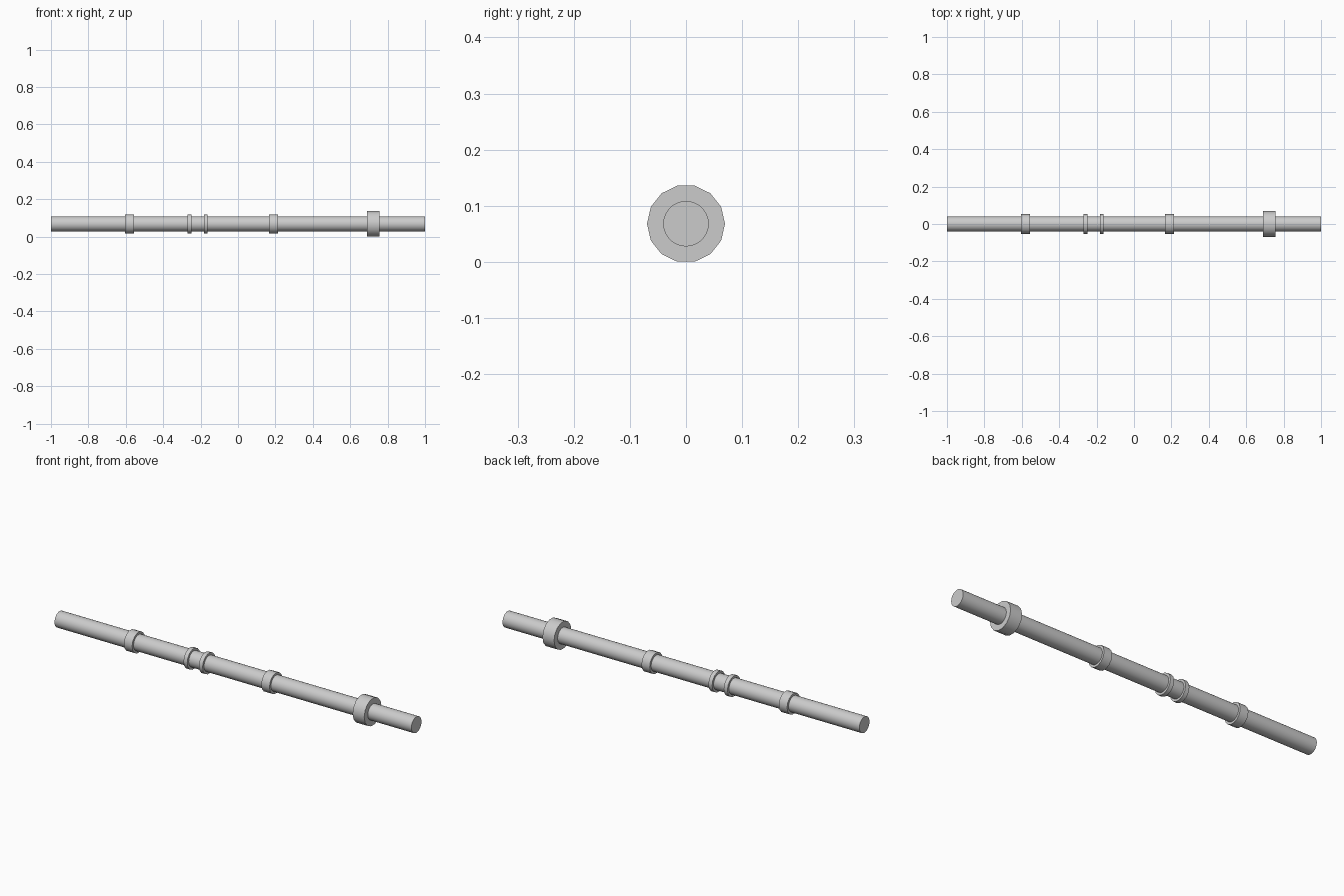
import bpy
import math

if "Cube" in bpy.data.objects:
    bpy.data.objects.remove(bpy.data.objects["Cube"])

AXIS_Z = 0.068


def cylinder(name, x0, x1, radius, sides):
    """Capped cylinder lying along x, with a corner pointing to +y."""
    bpy.ops.mesh.primitive_cylinder_add(vertices=sides, radius=radius, depth=x1 - x0)
    obj = bpy.context.object
    obj.name = name
    # lay on its side: local y stays y, local z becomes x
    obj.rotation_euler = (0, math.pi / 2, 0)
    obj.location = ((x0 + x1) / 2, 0, AXIS_Z)
    bpy.ops.object.transform_apply(location=True, rotation=True, scale=True)
    bpy.ops.object.shade_smooth_by_angle(angle=math.radians(30))
    return obj


# main shaft
cylinder("pipe", -1.0, 1.0, 0.0405, 32)

# slim rings along the shaft
rings = [
    ("left_collar", -0.603, -0.557),
    ("narrow_ring_left", -0.269, -0.248),
    ("narrow_ring_right", -0.183, -0.162),
    ("middle_collar", 0.167, 0.213),
]
for name, x0, x1 in rings:
    cylinder(name, x0, x1, 0.0525, 14)

# large end coupling
cylinder("large_coupling", 0.691, 0.756, 0.0695, 14)
